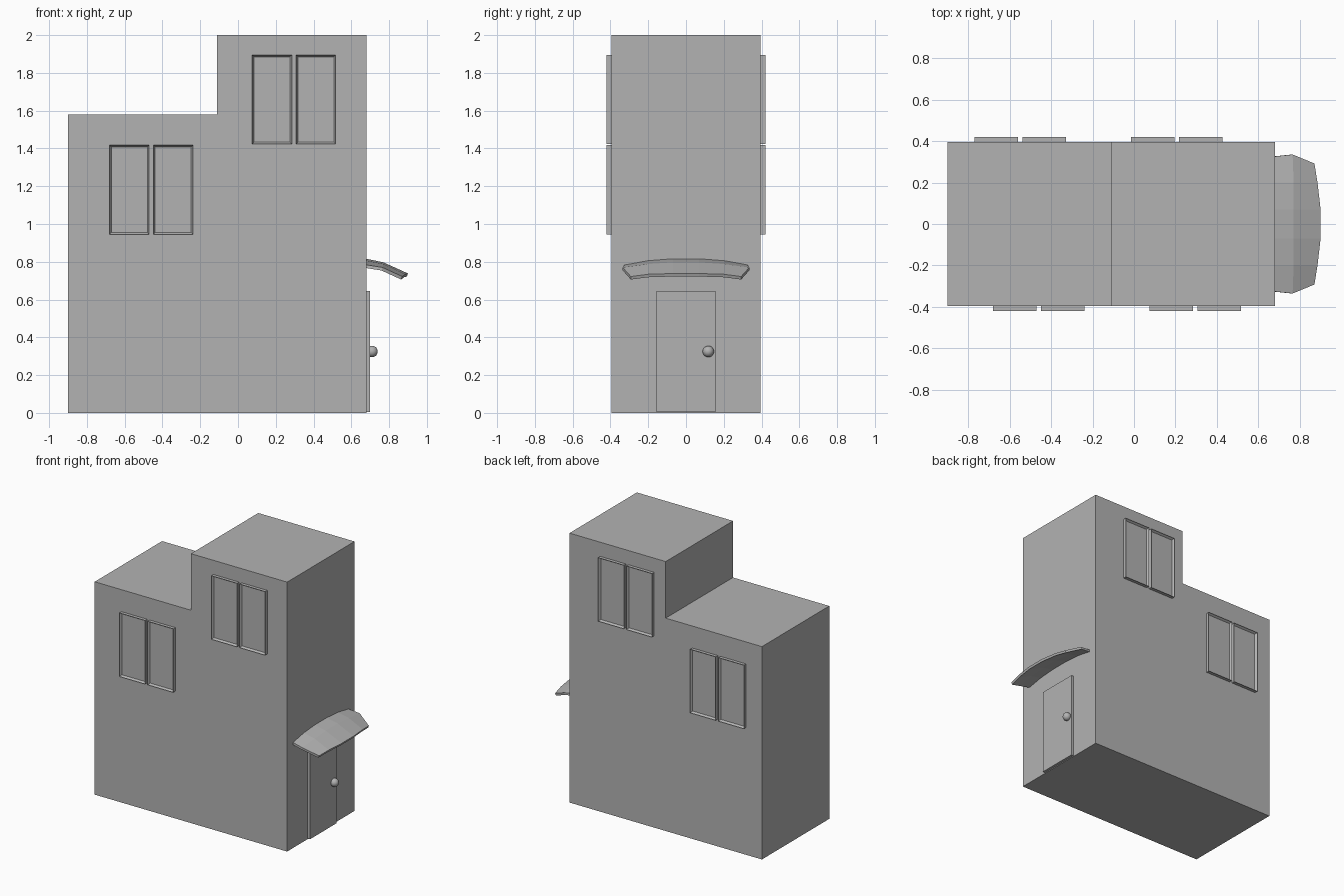
import bpy, bmesh
from mathutils import Vector

cube = bpy.data.objects.get("Cube")
if cube:
    bpy.data.objects.remove(cube, do_unlink=True)

# One plain grey for everything
GREY = (0.45, 0.45, 0.45, 1)
grey = bpy.data.materials.new("plain grey")
grey.use_nodes = True
grey.diffuse_color = GREY
bsdf = grey.node_tree.nodes["Principled BSDF"]
bsdf.inputs["Base Color"].default_value = GREY
bsdf.inputs["Roughness"].default_value = 0.8


def finish(name, bm):
    mesh = bpy.data.meshes.new(name)
    bm.to_mesh(mesh)
    bm.free()
    mesh.materials.append(grey)
    obj = bpy.data.objects.new(name, mesh)
    bpy.context.collection.objects.link(obj)
    return obj


def box(x0, x1, y0, y1, z0, z1):
    bm = bmesh.new()
    bmesh.ops.create_cube(bm, size=1)
    bmesh.ops.scale(bm, vec=(x1 - x0, y1 - y0, z1 - z0), verts=bm.verts)
    bmesh.ops.translate(bm, vec=((x0 + x1) / 2, (y0 + y1) / 2, (z0 + z1) / 2), verts=bm.verts)
    return bm


# Stepped house body: side profile extruded through the depth
HALF = 0.395
profile = [(-0.9, 0), (0.68, 0), (0.68, 2), (-0.11, 2), (-0.11, 1.58), (-0.9, 1.58)]
bm = bmesh.new()
face = bm.faces.new([bm.verts.new((x, -HALF, z)) for x, z in profile])
extruded = bmesh.ops.extrude_face_region(bm, geom=[face])
bmesh.ops.translate(bm, vec=(0, 2 * HALF, 0),
                    verts=[v for v in extruded["geom"] if isinstance(v, bmesh.types.BMVert)])
bmesh.ops.recalc_face_normals(bm, faces=bm.faces)
finish("house_body", bm)


# Window pane: thin box with an inset, recessed glass face
def window(name, x, z, side):
    ys = sorted((side * (HALF - 0.01), side * 0.42))
    bm = box(x, x + 0.21, ys[0], ys[1], z, z + 0.472)
    outer = [f for f in bm.faces if f.normal.y * side > 0.9]
    bmesh.ops.inset_region(bm, faces=outer, thickness=0.014)
    bmesh.ops.translate(bm, vec=(0, -side * 0.016, 0), verts=outer[0].verts)
    finish(name, bm)


for wall, side, lower_x, upper_x in (("front", -1, -0.68, 0.075), ("back", 1, -0.77, -0.015)):
    for level, x, z in (("lower", lower_x, 0.945), ("upper", upper_x, 1.423)):
        for i, half in enumerate(("a", "b")):
            window(f"{wall}_{level}_window_{half}", x + i * 0.232, z, side)

# Door and round knob
finish("door", box(0.67, 0.70, -0.155, 0.155, 0.005, 0.645))
bm = bmesh.new()
bmesh.ops.create_uvsphere(bm, u_segments=16, v_segments=10, radius=0.03)
bmesh.ops.translate(bm, vec=(0.71, 0.118, 0.325), verts=bm.verts)
for f in bm.faces:
    f.smooth = True
finish("door_knob", bm)

# Curved canopy: rows from the wall outward, half of each row mirrored in y
rows = [
    [(0.67, 0.07, 0.818), (0.67, 0.2, 0.808), (0.67, 0.325, 0.785)],
    [(0.77, 0.07, 0.797), (0.77, 0.2, 0.788), (0.765, 0.335, 0.77)],
    [(0.90, 0.07, 0.738), (0.885, 0.2, 0.734), (0.87, 0.292, 0.722)],
]
bm = bmesh.new()
grid = []
for row in rows:
    points = [(x, -y, z) for x, y, z in reversed(row)] + row
    grid.append([bm.verts.new(p) for p in points])
for near, far in zip(grid, grid[1:]):
    for i in range(len(near) - 1):
        bm.faces.new((near[i], far[i], far[i + 1], near[i + 1]))
top = bm.faces[:]
bm.normal_update()
drop = bmesh.ops.extrude_face_region(bm, geom=top, use_keep_orig=True)
for v in [g for g in drop["geom"] if isinstance(g, bmesh.types.BMVert)]:
    v.co += Vector((-0.006, 0, -0.016))
bmesh.ops.recalc_face_normals(bm, faces=bm.faces)
finish("door_canopy", bm)
